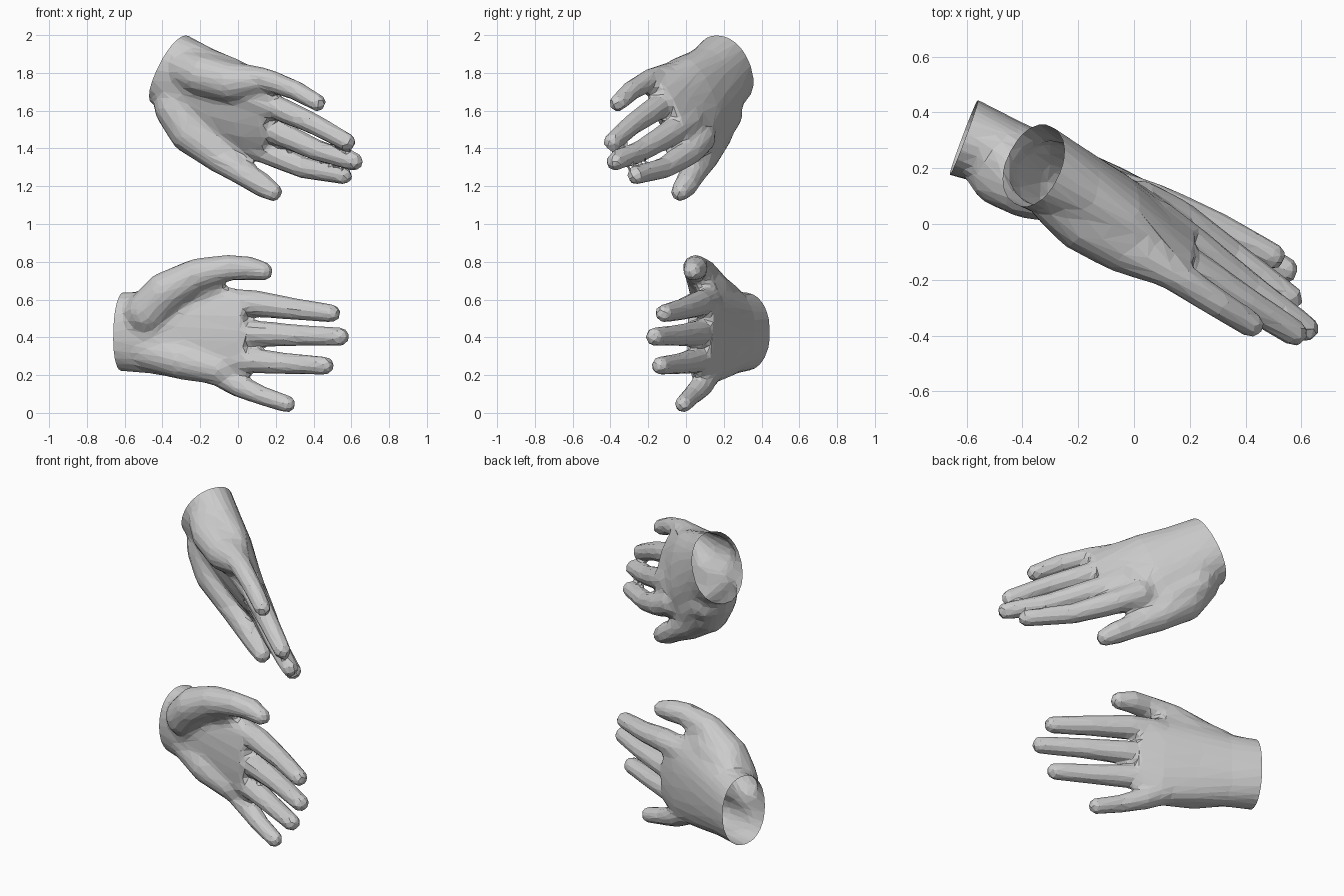
import bpy, bmesh, math
from mathutils import Vector


def loft(bm, pts, up, up_end=None, n=16, power=1.0):
    """Closed loft of ellipses; each point is (x, y, z, half_width, half_thickness)."""
    cs = [Vector(p[:3]) for p in pts]
    up_end = up_end or up
    rings = []
    for i, p in enumerate(pts):
        t = (cs[min(i + 1, len(cs) - 1)] - cs[max(i - 1, 0)]).normalized()
        w = up.lerp(up_end, i / (len(pts) - 1))
        u = (w - t * w.dot(t)).normalized()
        v = t.cross(u)
        ring = []
        for k in range(n):
            a = 2 * math.pi * k / n
            c, s = math.cos(a), math.sin(a)
            c = math.copysign(abs(c) ** power, c)
            s = math.copysign(abs(s) ** power, s)
            ring.append(bm.verts.new(cs[i] + u * c * p[3] + v * s * p[4]))
        rings.append(ring)
    for r0, r1 in zip(rings, rings[1:]):
        for k in range(n):
            bm.faces.new((r0[k], r0[(k + 1) % n], r1[(k + 1) % n], r1[k]))
    bm.faces.new(rings[0])
    bm.faces.new(rings[-1])


def tube(bm, pts, up):
    """Round limb with ball joints; each point is (x, y, z, radius)."""
    loft(bm, [(*p, p[3]) for p in pts], up, n=12)
    for x, y, z, r in pts:
        s = bmesh.ops.create_icosphere(bm, subdivisions=2, radius=r)
        bmesh.ops.translate(bm, verts=s["verts"], vec=(x, y, z))


def evaluated(obj):
    dg = bpy.context.evaluated_depsgraph_get()
    return bpy.data.meshes.new_from_object(obj.evaluated_get(dg))


def make_hand(name, up, up_end, palm, limbs, tris=1500):
    up, up_end = Vector(up), Vector(up_end)
    bm = bmesh.new()
    # palm, prolonged past the wrist so that it can be cut open
    p0, p1 = Vector(palm[0][:3]), Vector(palm[1][:3])
    axis = (p1 - p0).normalized()
    ext = p0 - axis * 0.15
    loft(bm, [(*ext, *palm[0][3:])] + palm, up, up_end, 24, 0.92)
    for limb in limbs:
        tube(bm, limb, up)
    bmesh.ops.recalc_face_normals(bm, faces=bm.faces)
    me = bpy.data.meshes.new(name)
    bm.to_mesh(me)
    bm.free()
    obj = bpy.data.objects.new(name, me)
    bpy.context.collection.objects.link(obj)

    # fuse the parts into one skin
    rm = obj.modifiers.new("fuse", "REMESH")
    rm.mode = "VOXEL"
    rm.voxel_size = 0.011
    fused = evaluated(obj)
    fused.calc_loop_triangles()
    count = len(fused.loop_triangles)
    obj.modifiers.clear()
    obj.data = fused

    # blend the palm strongly, the fingers lightly, then reduce to facets
    group = obj.vertex_groups.new(name="palm")
    for v in fused.vertices:
        d = (v.co - p0).dot(axis)
        group.add([v.index], max(0.0, min(1.0, (0.76 - d) / 0.2)), "REPLACE")
    for grp, steps in (("palm", 45), ("", 3)):
        sm = obj.modifiers.new("soften", "SMOOTH")
        sm.factor = 0.5
        sm.iterations = steps
        sm.vertex_group = grp
    dc = obj.modifiers.new("facets", "DECIMATE")
    dc.ratio = min(1.0, tris / max(1, count))
    final = evaluated(obj)
    obj.modifiers.clear()
    obj.vertex_groups.clear()

    # open wrist
    bm = bmesh.new()
    bm.from_mesh(final)
    bmesh.ops.bisect_plane(bm, geom=bm.verts[:] + bm.edges[:] + bm.faces[:],
                           plane_co=p0, plane_no=-axis, clear_outer=True)
    for f in bm.faces:
        f.smooth = False
    bm.to_mesh(final)
    bm.free()
    final.name = name
    obj.data = final
    return obj


# lower hand: thumb on top, palm to the front
lower_palm = [(-0.61, 0.31, 0.43, 0.21, 0.145), (-0.45, 0.25, 0.425, 0.22, 0.125),
              (-0.25, 0.18, 0.42, 0.25, 0.105), (-0.08, 0.12, 0.41, 0.265, 0.09),
              (0.05, 0.07, 0.42, 0.23, 0.075)]
lower_limbs = [
    # thumb
    [(-0.48, 0.18, 0.53, 0.12), (-0.38, 0.13, 0.64, 0.115), (-0.21, 0.08, 0.735, 0.09),
     (-0.04, 0.05, 0.77, 0.07), (0.06, 0.05, 0.765, 0.064), (0.135, 0.035, 0.75, 0.05)],
    # web between thumb and palm
    [(-0.44, 0.20, 0.59, 0.11), (-0.25, 0.14, 0.66, 0.085), (-0.12, 0.105, 0.665, 0.055)],
    # index, middle, ring and little finger
    [(-0.06, 0.12, 0.585, 0.075), (0.09, 0.07, 0.58, 0.07), (0.30, -0.015, 0.55, 0.057), (0.495, -0.115, 0.527, 0.048)],
    [(-0.06, 0.115, 0.43, 0.08), (0.09, 0.06, 0.42, 0.069), (0.32, -0.045, 0.41, 0.056), (0.54, -0.165, 0.403, 0.049)],
    [(-0.07, 0.115, 0.29, 0.08), (0.07, 0.055, 0.278, 0.067), (0.27, -0.04, 0.26, 0.055), (0.46, -0.135, 0.25, 0.048)],
    [(-0.12, 0.12, 0.22, 0.075), (0.0, 0.085, 0.145, 0.063), (0.13, 0.03, 0.09, 0.05), (0.26, -0.015, 0.047, 0.045)],
    # heel of the palm
    [(-0.50, 0.24, 0.33, 0.10), (-0.30, 0.15, 0.28, 0.105), (-0.10, 0.10, 0.23, 0.085)],
]
make_hand("lower_hand", (0, 0, 1), (0, 0, 1), lower_palm, lower_limbs)

# upper hand: thumb at the bottom, turned and pointing downward
upper_palm = [(-0.36, 0.21, 1.82, 0.205, 0.155), (-0.22, 0.14, 1.735, 0.22, 0.135),
              (-0.06, 0.06, 1.66, 0.235, 0.11), (0.07, -0.025, 1.60, 0.235, 0.09),
              (0.18, -0.095, 1.56, 0.215, 0.075)]
upper_limbs = [
    # thumb
    [(-0.33, 0.17, 1.62, 0.12), (-0.25, 0.135, 1.48, 0.115), (-0.09, 0.085, 1.345, 0.085),
     (0.06, 0.025, 1.25, 0.068), (0.13, 0.0, 1.205, 0.063), (0.185, -0.03, 1.17, 0.05)],
    # web between thumb and palm
    [(-0.29, 0.20, 1.58, 0.105), (-0.14, 0.13, 1.47, 0.085), (-0.04, 0.09, 1.42, 0.055)],
    # index, middle, ring and little finger
    [(0.02, 0.085, 1.455, 0.08), (0.16, 0.02, 1.38, 0.069), (0.35, -0.115, 1.297, 0.056), (0.56, -0.265, 1.257, 0.047)],
    [(0.07, 0.02, 1.55, 0.08), (0.21, -0.075, 1.485, 0.068), (0.42, -0.235, 1.39, 0.056), (0.615, -0.375, 1.33, 0.048)],
    [(0.07, -0.07, 1.67, 0.08), (0.21, -0.155, 1.615, 0.066), (0.40, -0.28, 1.53, 0.055), (0.575, -0.39, 1.435, 0.048)],
    [(0.02, -0.10, 1.775, 0.08), (0.15, -0.185, 1.765, 0.063), (0.30, -0.285, 1.71, 0.052), (0.42, -0.36, 1.642, 0.046)],
    # heel of the palm
    [(-0.27, 0.09, 1.82, 0.11), (-0.19, 0.015, 1.79, 0.115), (-0.03, -0.075, 1.75, 0.11), (0.10, -0.15, 1.76, 0.075)],
]
make_hand("upper_hand", (0.4, -0.2, 0.9), (0.05, -0.42, 0.9), upper_palm, upper_limbs)
